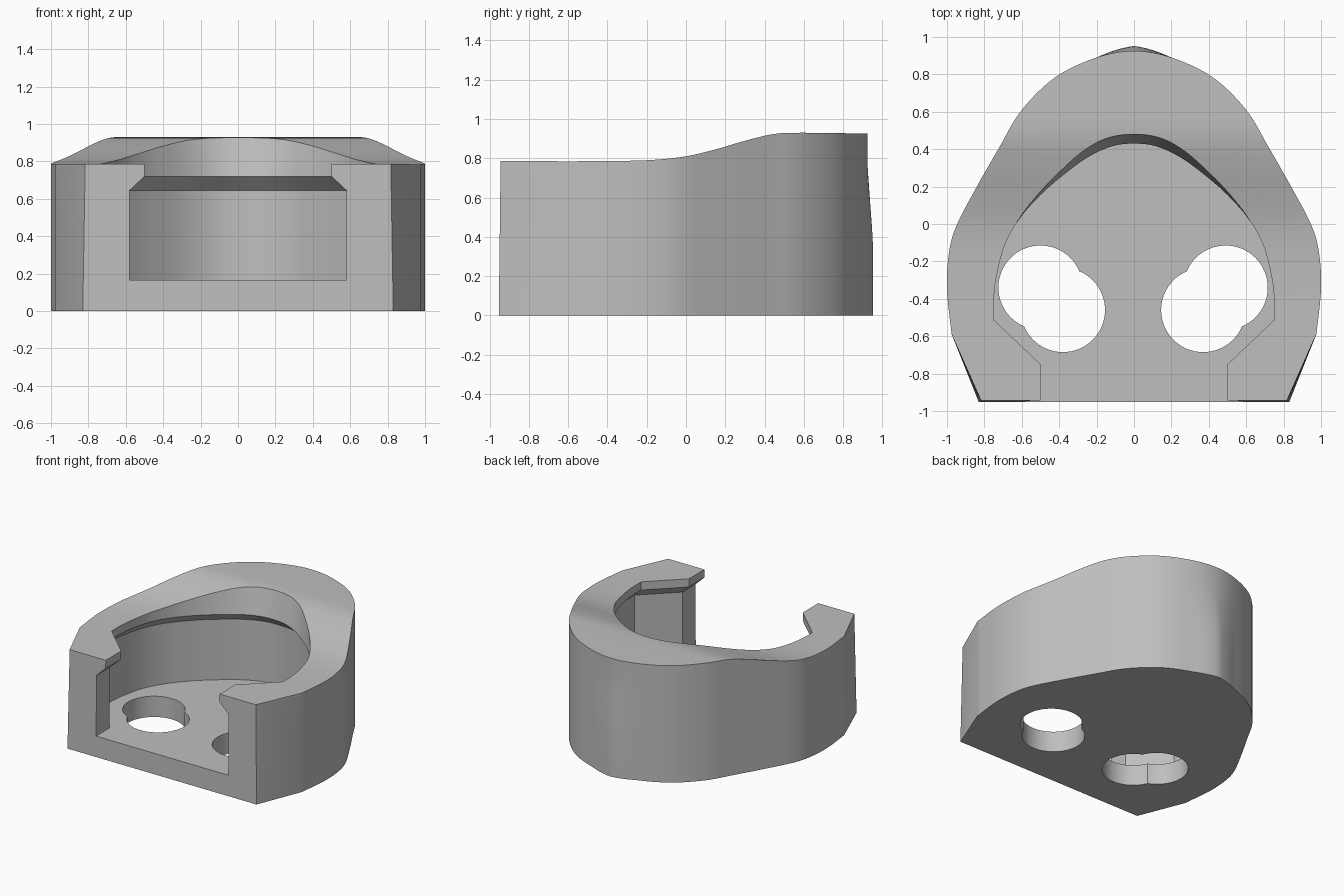
import bpy, bmesh, math
from mathutils import Vector

cube = bpy.data.objects.get("Cube")
if cube:
    bpy.data.objects.remove(cube, do_unlink=True)

grey = bpy.data.materials.new("plain grey")
grey.use_nodes = True
COLOUR = (0.52, 0.52, 0.52, 1)
grey.diffuse_color = COLOUR
grey.node_tree.nodes["Principled BSDF"].inputs["Base Color"].default_value = COLOUR


def spline(points, steps=6, mirror_start=False):
    """Smooth curve through the points."""
    p = [Vector(q) for q in points]
    first = Vector((-p[1].x, p[1].y)) if mirror_start else 2 * p[0] - p[1]
    p = [first] + p + [2 * p[-1] - p[-2]]
    out = []
    for a, b, c, d in zip(p, p[1:], p[2:], p[3:]):
        for i in range(steps):
            t = i / steps
            out.append(0.5 * (2 * b + (c - a) * t + (2 * a - 5 * b + 4 * c - d) * t * t
                              + (3 * b - a - 3 * c + d) * t ** 3))
    return out + [p[-2]]


def mirrored(half):
    """Close a half outline that starts on the centre line."""
    return half + [Vector((-p.x, p.y)) for p in reversed(half[1:])]


def offset(ring, amount):
    """Move an outline outward; amount is a function of the point."""
    out = []
    for i, p in enumerate(ring):
        d0 = (p - ring[i - 1]).normalized()
        d1 = (ring[(i + 1) % len(ring)] - p).normalized()
        n0, n1 = Vector((-d0.y, d0.x)), Vector((-d1.y, d1.x))
        out.append(p + (n0 + n1) * amount(p) / (1 + n0.dot(n1)))
    return out


def loft(name, rings):
    """Closed solid through rings of 3D points."""
    bm = bmesh.new()
    layers = [[bm.verts.new(p) for p in ring] for ring in rings]
    for low, high in zip(layers, layers[1:]):
        for i in range(len(low)):
            bm.faces.new((low[i - 1], low[i], high[i], high[i - 1]))
    bm.faces.new(layers[0])
    bm.faces.new(layers[-1])
    bmesh.ops.recalc_face_normals(bm, faces=bm.faces)
    mesh = bpy.data.meshes.new(name)
    bm.to_mesh(mesh)
    bm.free()
    obj = bpy.data.objects.new(name, mesh)
    bpy.context.collection.objects.link(obj)
    mesh.materials.append(grey)
    return obj


def at_height(ring, z):
    return [(p.x, p.y, z) for p in ring]


def cut(target, cutter):
    mod = target.modifiers.new("cut", 'BOOLEAN')
    mod.operation = 'DIFFERENCE'
    mod.solver = 'EXACT'
    mod.object = cutter
    bpy.context.view_layer.objects.active = target
    bpy.ops.object.modifier_apply(modifier=mod.name)
    bpy.data.objects.remove(cutter, do_unlink=True)


# Outer shell: rounded outline with a flat front and a slight bulge at the back
outer = mirrored(spline([(0, .925), (.2, .89), (.42, .785), (.6, .61), (.72, .41), (.84, .2),
                         (.95, -.01), (.99, -.16), (1, -.35), (.975, -.59)],
                        mirror_start=True) + [Vector((.83, -.953))])


def shell_ring(z, bulge):
    ring = []
    for p in outer:
        x, y = p
        if y < -.9:
            x, y = x * (1 - .02 * z), y + .012 * z
        elif y > .8:
            y += .027 * bulge * max(0, 1 - abs(x) / .2)
        ring.append((x, y, z))
    return ring


shell = loft("housing", [shell_ring(z, b) for z, b in
                         ((0, 1), (.35, 1), (.45, .8), (.65, .25), (.75, 0), (1.1, 0))])

# Sloping top, low at the front and high at the back
top = spline([(-1.2, .785), (-.8, .785), (-.5, .785), (-.3, .787), (-.15, .793), (0, .81),
              (.15, .845), (.3, .889), (.45, .924), (.6, .93), (.9, .926), (1.2, .922)], 4)
section = top + [Vector((1.2, 1.5)), Vector((-1.2, 1.5))]
cut(shell, loft("top_cutter", [[(x, p.x, p.y) for p in section] for x in (-1.3, 1.3)]))

# Pocket open to the front, undercut beneath the rim
opening = mirrored(spline([(0, .43), (.12, .415), (.25, .355), (.38, .26), (.5, .155), (.61, .03),
                           (.69, -.11), (.735, -.28), (.75, -.41), (.752, -.51)],
                          mirror_start=True) + [Vector((.5, -.75)), Vector((.5, -1.2))])
wide = offset(opening, lambda p: .08)
leaned = offset(opening, lambda p: .115 * min(1, max(0, p.y / .4)))
cut(shell, loft("pocket_cutter", [at_height(wide, .165), at_height(wide, .645),
                                  at_height(opening, .72), at_height(leaned, 1.2)]))

# Paired round holes through the floor
for side in (-1, 1):
    for x, y in ((.495, -.34), (.375, -.46)):
        circle = [Vector((side * x - .005 + .225 * math.cos(math.tau * i / 64),
                          y + .225 * math.sin(math.tau * i / 64))) for i in range(64)]
        cut(shell, loft("hole_cutter", [at_height(circle, -.2), at_height(circle, .3)]))

# Smooth walls with crisp edges
bpy.ops.object.select_all(action='DESELECT')
shell.select_set(True)
bpy.context.view_layer.objects.active = shell
bpy.ops.object.shade_smooth_by_angle(angle=math.radians(30))
